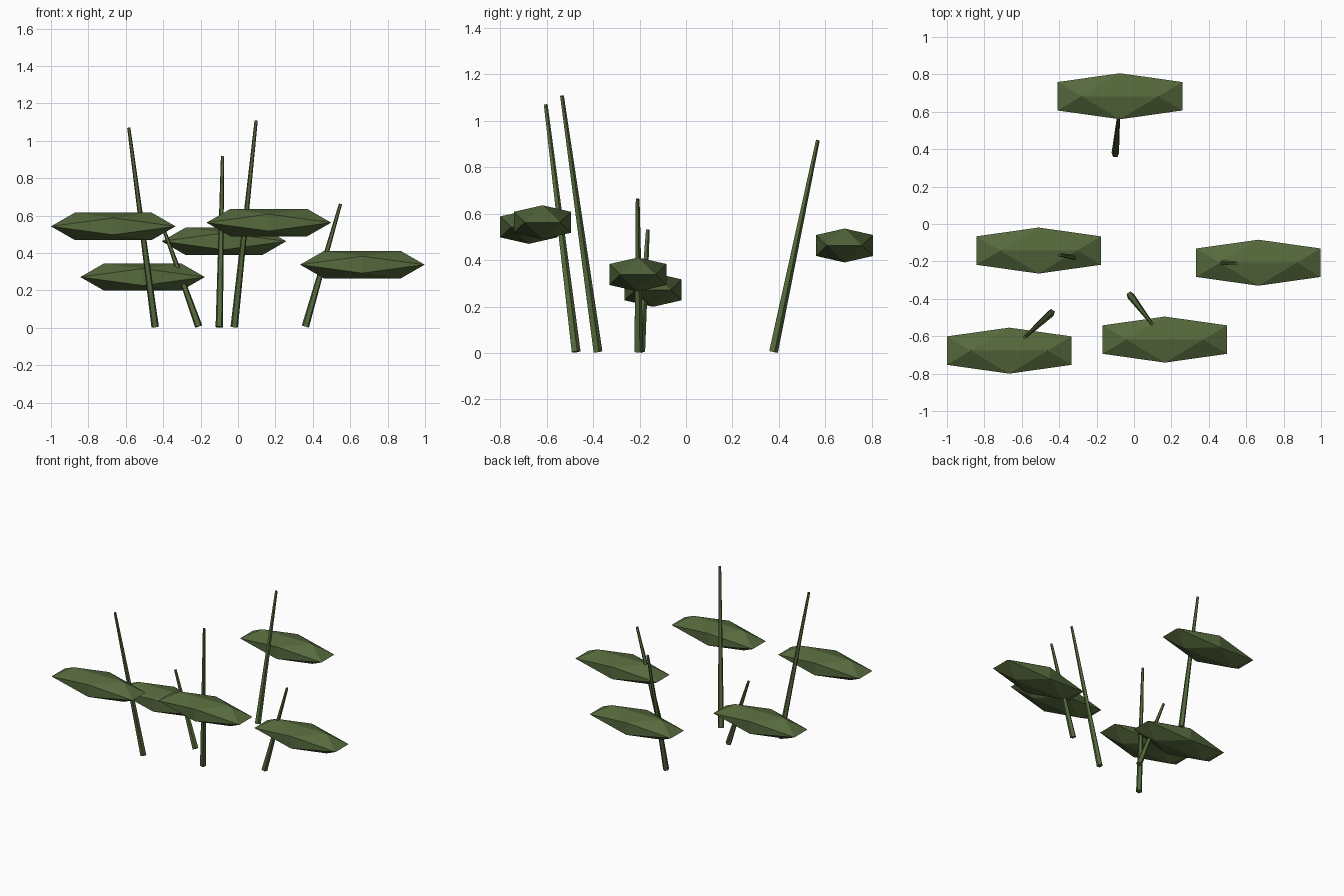
import bpy, bmesh
from mathutils import Vector

if "Cube" in bpy.data.objects:
    bpy.data.objects.remove(bpy.data.objects["Cube"])

green = bpy.data.materials.new("olive_green")
green.diffuse_color = (0.093, 0.143, 0.046, 1)
green.use_nodes = True
green.node_tree.nodes["Principled BSDF"].inputs["Base Color"].default_value = green.diffuse_color

PHI = (1 + 5 ** 0.5) / 2


def finish(name, bm):
    bmesh.ops.recalc_face_normals(bm, faces=bm.faces)
    mesh = bpy.data.meshes.new(name)
    bm.to_mesh(mesh)
    bm.free()
    mesh.materials.append(green)
    bpy.context.collection.objects.link(bpy.data.objects.new(name, mesh))


def add_leaf(name, centre, half=(0.333, 0.123, 0.073)):
    # flattened icosahedron: hull of three golden rectangles
    bm = bmesh.new()
    for a in (-1, 1):
        for b in (-1, 1):
            for p in ((a, b / PHI, 0), (0, a, b / PHI), (b / PHI, 0, a)):
                bm.verts.new([c + h * v for c, h, v in zip(centre, half, p)])
    bmesh.ops.convex_hull(bm, input=bm.verts)
    finish(name, bm)


def add_stem(name, base, tip, r_base=0.021, r_tip=0.009):
    # tapered five-sided rod from base to tip
    base, tip = Vector(base), Vector(tip)
    axis = tip - base
    bm = bmesh.new()
    bmesh.ops.create_cone(bm, cap_ends=True, segments=5, radius1=r_base,
                          radius2=r_tip, depth=axis.length)
    rot = Vector((0, 0, 1)).rotation_difference(axis).to_matrix()
    bmesh.ops.rotate(bm, verts=bm.verts, cent=(0, 0, 0), matrix=rot)
    bmesh.ops.translate(bm, verts=bm.verts, vec=(base + tip) / 2)
    finish(name, bm)


# plants: leaf centre, stem base, stem tip
plants = [
    ((-0.075, 0.683, 0.463), (-0.10, 0.375, 0.005), (-0.083, 0.567, 0.917)),
    ((-0.510, -0.142, 0.272), (-0.21, -0.197, 0.008), (-0.398, -0.165, 0.530)),
    ((0.665, -0.207, 0.338), (0.36, -0.205, 0.007), (0.548, -0.209, 0.663)),
    ((-0.667, -0.677, 0.543), (-0.443, -0.475, 0.005), (-0.584, -0.605, 1.07)),
    ((0.165, -0.618, 0.563), (-0.02, -0.381, 0.005), (0.097, -0.535, 1.108)),
]
for i, (leaf, base, tip) in enumerate(plants, 1):
    add_leaf(f"leaf_{i}", leaf)
    add_stem(f"stem_{i}", base, tip)
